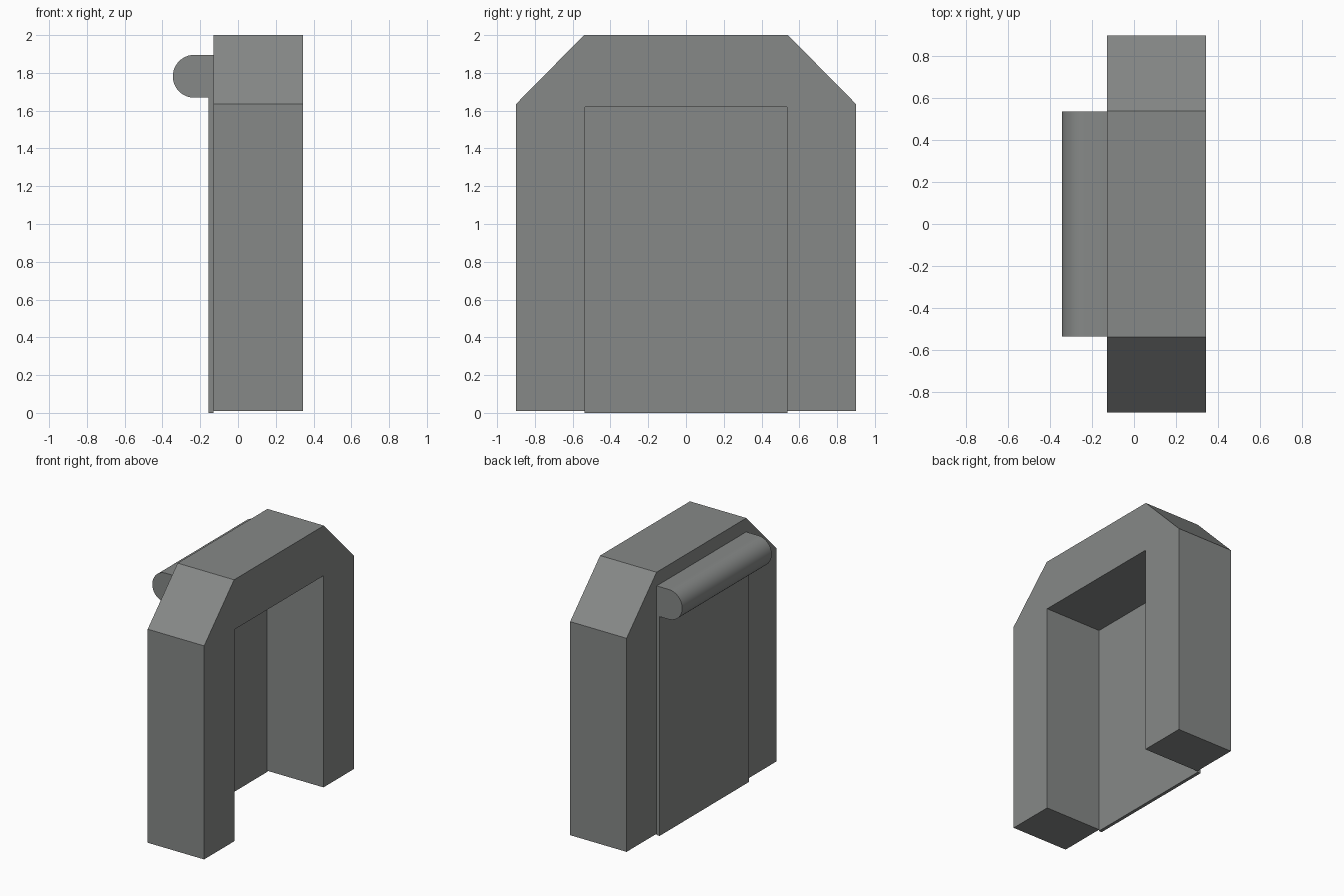
import bpy, bmesh, math

if "Cube" in bpy.data.objects:
    bpy.data.objects.remove(bpy.data.objects["Cube"])

grey = bpy.data.materials.new("stone grey")
grey.diffuse_color = (0.24, 0.25, 0.245, 1)
grey.use_nodes = True
grey.node_tree.nodes["Principled BSDF"].inputs["Base Color"].default_value = grey.diffuse_color


def extrude(name, profile, direction):
    """Extrude a planar outline along a vector into a closed solid."""
    bm = bmesh.new()
    face = bm.faces.new([bm.verts.new(p) for p in profile])
    geom = bmesh.ops.extrude_face_region(bm, geom=[face])["geom"]
    verts = [g for g in geom if isinstance(g, bmesh.types.BMVert)]
    bmesh.ops.translate(bm, verts=verts, vec=direction)
    bmesh.ops.recalc_face_normals(bm, faces=bm.faces)
    mesh = bpy.data.meshes.new(name)
    bm.to_mesh(mesh)
    bm.free()
    mesh.materials.append(grey)
    obj = bpy.data.objects.new(name, mesh)
    bpy.context.collection.objects.link(obj)
    return obj


BACK, FRONT = -0.13, 0.345

# Arched frame with chamfered shoulders: one half outline, mirrored
half = [(0.535, 0.01), (0.9, 0.01), (0.9, 1.635), (0.54, 2.0)]
inner = [(-0.535, 1.62), (0.535, 1.62)]
outline = half + [(-y, z) for y, z in reversed(half)] + inner
extrude("door_frame", [(BACK, y, z) for y, z in outline], (FRONT - BACK, 0, 0))

# Thin panel closing the back of the opening
panel = [(-0.538, 0), (0.538, 0), (0.538, 1.70), (-0.538, 1.70)]
extrude("back_panel", [(-0.155, y, z) for y, z in panel], (0.025, 0, 0))

# Round-nosed bar across the top of the panel
r, cx, cz = 0.1135, -0.2315, 1.782
nose = [(cx + r * math.cos(a), cz + r * math.sin(a))
        for a in (math.pi / 2 + math.pi * i / 24 for i in range(25))]
section = [(BACK, cz + r)] + nose + [(BACK, cz - r)]
bar = extrude("roller_bar", [(x, -0.538, z) for x, z in section], (0, 1.076, 0))
bpy.context.view_layer.objects.active = bar
bar.select_set(True)
bpy.ops.object.shade_smooth_by_angle(angle=math.radians(35))
